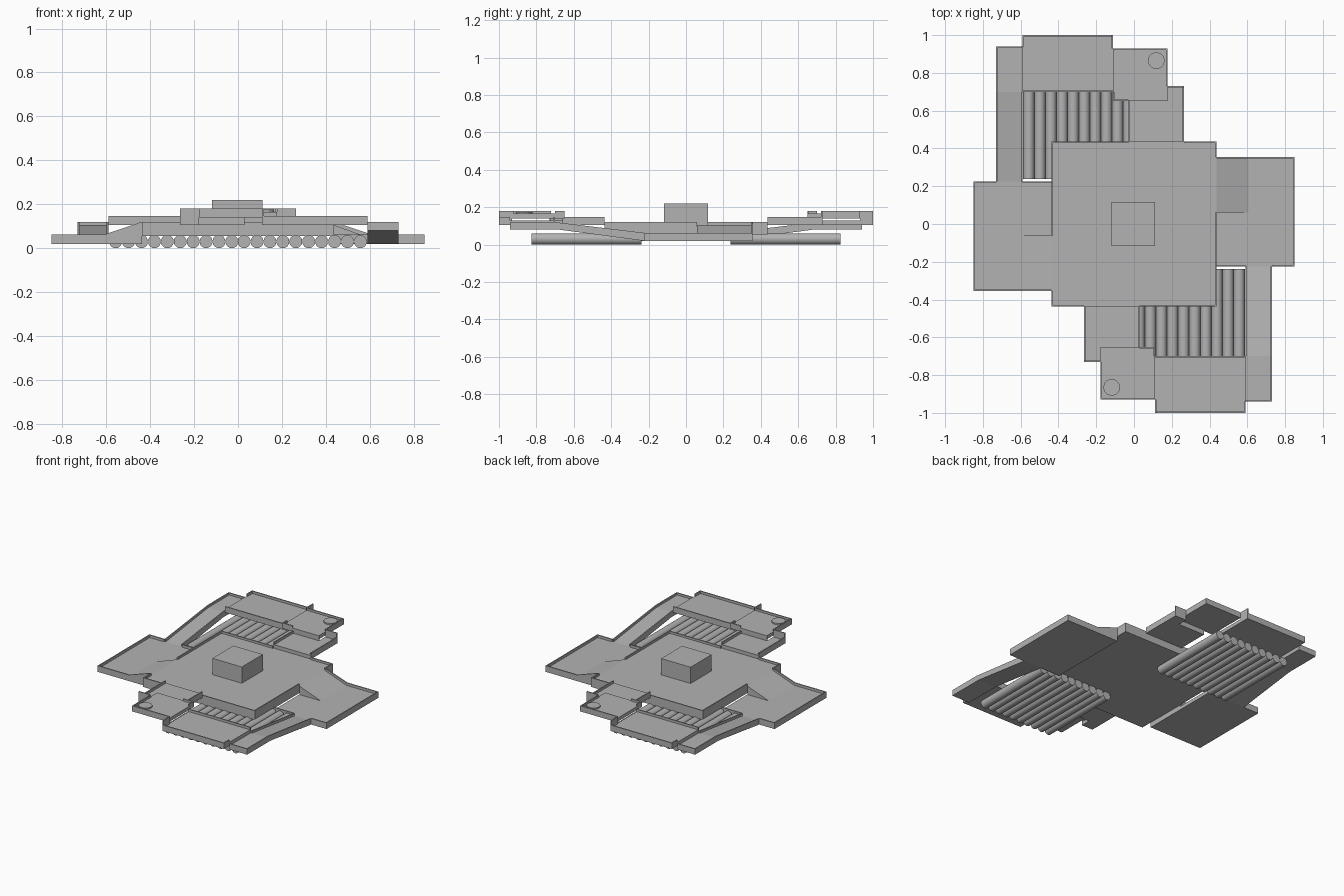
import bpy, bmesh, math
from mathutils import Vector

if "Cube" in bpy.data.objects:
    bpy.data.objects.remove(bpy.data.objects["Cube"])

grey = bpy.data.materials.new("plain grey")
grey.diffuse_color = (0.45, 0.45, 0.45, 1)
grey.use_nodes = True
grey.node_tree.nodes["Principled BSDF"].inputs["Base Color"].default_value = grey.diffuse_color
W = 0.008  # rim thickness


def finish(bm, name, twin=True):
    """Store the mesh; twin adds the copy turned half a circle about z."""
    bmesh.ops.recalc_face_normals(bm, faces=bm.faces)
    me = bpy.data.meshes.new(name)
    bm.to_mesh(me)
    bm.free()
    me.materials.append(grey)
    for i in range(2 if twin else 1):
        ob = bpy.data.objects.new(name + ("_opposite" if i else ""), me)
        ob.rotation_euler.z = math.pi * i
        bpy.context.collection.objects.link(ob)
    return me


def box(bm, x0, x1, y0, y1, z0, z1):
    prism(bm, [(x0, z0), (x1, z0), (x1, z1), (x0, z1)], y0, y1)


def prism(bm, profile, lo, hi, along="y"):
    """Extrude a (x,z) profile along y, or a (y,z) profile along x."""
    place = (lambda a, z, t: (a, t, z)) if along == "y" else (lambda a, z, t: (t, a, z))
    rings = [[bm.verts.new(place(a, z, t)) for a, z in profile] for t in (lo, hi)]
    n = len(profile)
    bm.faces.new(rings[0])
    bm.faces.new(rings[1][::-1])
    for i in range(n):
        j = (i + 1) % n
        bm.faces.new((rings[0][i], rings[0][j], rings[1][j], rings[1][i]))


def tray(name, slabs, bottom, floor, rim, rims, twin=True):
    """Slabs (x0,x1,y0,y1) with thin upright rims (x0,x1,y0,y1[,height])."""
    bm = bmesh.new()
    for s in slabs:
        box(bm, *s, bottom, floor)
    for r in rims:
        box(bm, *r[:4], bottom, r[4] if len(r) > 4 else rim)
    return finish(bm, name, twin)


# central platform with the raised block in the middle
A = 0.437
rims = []
for s in (1, -1):
    for x0, x1, y0, y1 in ((0.03, A, -A, -A + W), (-A, -0.265, -A, -A + W),
                           (A - W, A, -A, 0.06), (A - W, A, 0.355, A)):
        xs, ys = sorted((s * x0, s * x1)), sorted((s * y0, s * y1))
        rims.append((*xs, *ys))
tray("central_platform", [(-A, A, -A, A)], 0.055, 0.105, 0.12, rims, False)
bm = bmesh.new()
box(bm, -0.118, 0.112, -0.117, 0.117, 0.10, 0.22)
finish(bm, "central_block", False)

# low side platform
tray("side_platform", [(A, 0.85, -0.225, 0.355)], 0.02, 0.045, 0.063, [
    (0.85 - W, 0.85, -0.225, 0.355), (0.60, 0.85, 0.355 - W, 0.355),
    (0.73, 0.85, -0.225, -0.225 + W), (A, 0.59, -0.225, -0.225 + W)])

# ramp from side platform up to the centre, with a sloping outer rim
bm = bmesh.new()
prism(bm, [(A, 0.03), (0.605, 0.03), (0.605, 0.045), (A, 0.105)], 0.06, 0.355)
prism(bm, [(A, 0.03), (0.605, 0.03), (0.605, 0.063), (A, 0.12)], 0.355 - W, 0.355)
finish(bm, "side_ramp")

# long ramp strip climbing to the outer platforms
bm = bmesh.new()


def strip(top_low, top_high):
    return [(-0.225, 0.02), (-0.225, top_low), (-0.70, top_high), (-0.94, top_high),
            (-0.94, 0.08), (-0.68, 0.08)]


prism(bm, strip(0.045, 0.105), 0.59, 0.73, "x")
prism(bm, strip(0.063, 0.12), 0.73 - W, 0.73, "x")
prism(bm, [(-0.225, 0.02), (-0.225, 0.063), (-0.70, 0.12), (-0.70, 0.08), (-0.68, 0.08)],
      0.59, 0.59 + W, "x")
box(bm, 0.59, 0.73, -0.94, -0.94 + W, 0.08, 0.12)
finish(bm, "long_ramp")

# outer platform, with a taller end wall beside the upper platform
tray("outer_platform", [(0.11, 0.59, -1, -0.70)], 0.105, 0.13, 0.147, [
    (0.11, 0.59, -1, -1 + W), (0.11, 0.59, -0.70 - W, -0.70),
    (0.59 - W, 0.59, -1, -0.94), (0.11, 0.11 + W, -1, -0.93, 0.18)])

# upper platform
tray("upper_platform", [(-0.177, 0.11, -0.93, -0.65)], 0.14, 0.165, 0.18, [
    (-0.177, 0.11, -0.93, -0.93 + W), (-0.177, -0.177 + W, -0.93, -0.73),
    (0.11 - W, 0.11, -0.70, -0.65), (0.03, 0.11, -0.65 - W, -0.65)])

# small round pad on the upper platform
bm = bmesh.new()
bmesh.ops.create_cone(bm, cap_ends=True, segments=12, radius1=0.045, radius2=0.045, depth=0.014)
bmesh.ops.translate(bm, verts=bm.verts, vec=Vector((-0.118, -0.865, 0.168)))
finish(bm, "round_pad")

# inner landing joining the upper platform to the centre
tray("inner_landing", [(-0.265, 0.03, -0.65, -A), (-0.265, -0.177, -0.73, -0.65)],
     0.105, 0.13, 0.147, [
    (-0.265, -0.265 + W, -0.73, -A), (0.03 - W, 0.03, -0.65, -A),
    (-0.265, -0.177, -0.73, -0.73 + W, 0.18)])
bm = bmesh.new()
box(bm, -0.177, 0.03, -0.66, -0.65, 0.105, 0.165)
finish(bm, "landing_step")

# rows of lying pipes under the gaps
R = 0.0294
bm = bmesh.new()
for i in range(10):
    x = 0.557 - 0.0588 * i
    prism(bm, [(x + R * math.cos(k * math.tau / 20), 0.03 + 0.03 * math.sin(k * math.tau / 20))
               for k in range(20)], -0.825, -0.237)
pipes = finish(bm, "pipe_row")
for p in pipes.polygons:
    p.use_smooth = len(p.vertices) == 4
for e in pipes.edges:  # keep the end caps crisp
    a, b = (pipes.vertices[v].co.y for v in e.vertices)
    e.use_edge_sharp = abs(a - b) < 1e-4
